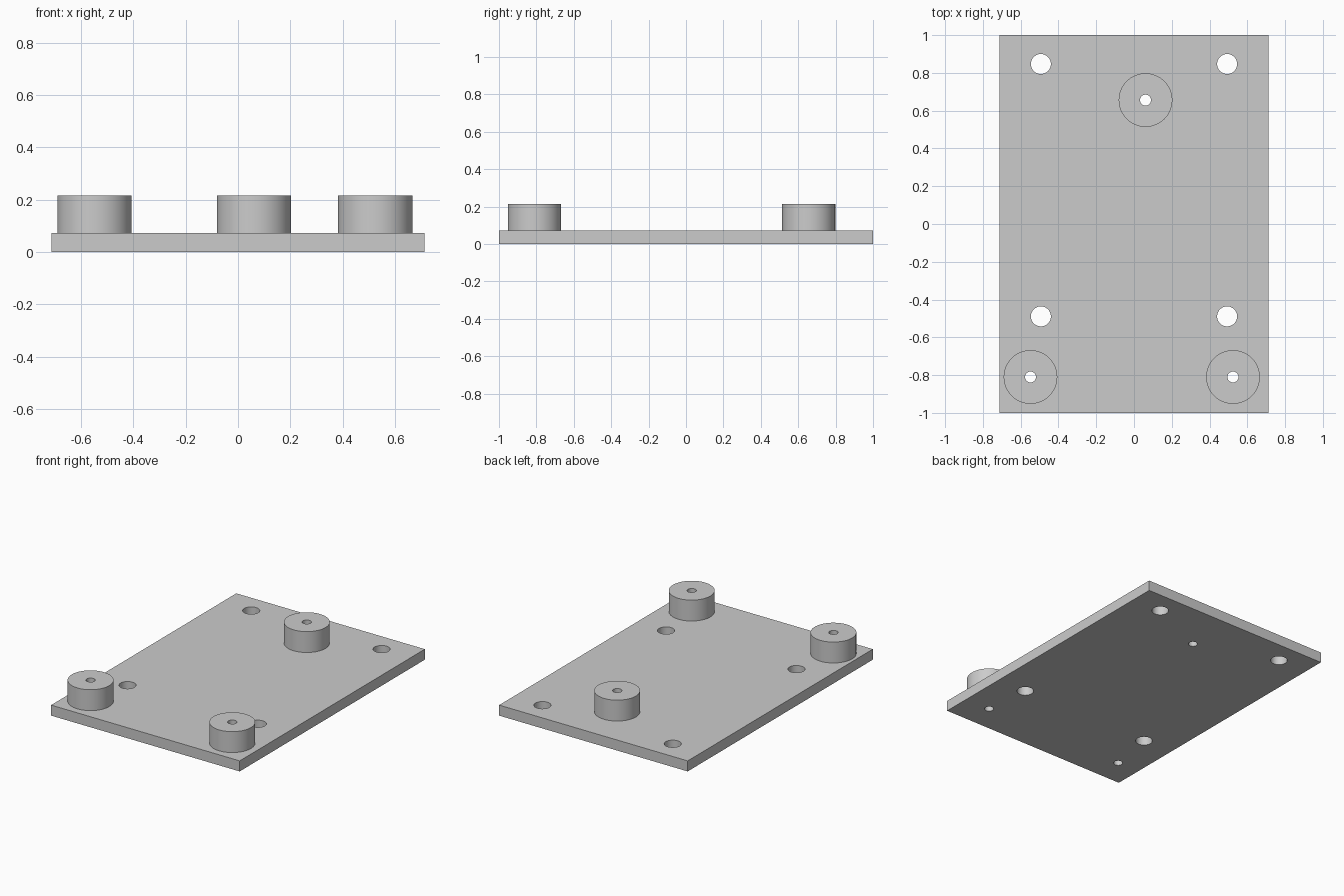
import bpy
import math

cube = bpy.data.objects.get("Cube")
if cube:
    bpy.data.objects.remove(cube, do_unlink=True)

HALF_WIDTH, PLATE_TOP, BOSS_TOP = 0.713, 0.072, 0.215
BOSS_RADIUS, BORE_RADIUS, HOLE_RADIUS = 0.142, 0.029, 0.053
BOSSES = {
    "front_right_standoff": (-0.548, -0.81),
    "front_left_standoff": (0.524, -0.81),
    "back_standoff": (0.061, 0.656),
}
HOLES = [(x, y) for x in (-0.493, 0.493) for y in (-0.489, 0.847)]

# Single grey finish
grey = bpy.data.materials.new("plain_grey")
grey.use_nodes = True
colour = (0.6, 0.6, 0.6, 1)
grey.diffuse_color = colour
grey.node_tree.nodes["Principled BSDF"].inputs["Base Color"].default_value = colour


def cylinder(name, xy, radius, bottom, top, sides=64):
    bpy.ops.mesh.primitive_cylinder_add(
        vertices=sides, radius=radius, depth=top - bottom,
        location=(*xy, (bottom + top) / 2))
    obj = bpy.context.object
    obj.name = name
    obj.data.materials.append(grey)
    return obj


def drill(obj, xy, radius):
    """Cut a vertical hole right through the part."""
    cutter = cylinder("hole_cutter", xy, radius, -0.1, 0.4, 48)
    mod = obj.modifiers.new("hole", "BOOLEAN")
    mod.operation, mod.solver, mod.object = "DIFFERENCE", "EXACT", cutter
    bpy.context.view_layer.objects.active = obj
    bpy.ops.object.modifier_apply(modifier=mod.name)
    bpy.data.objects.remove(cutter, do_unlink=True)


def smooth(obj):
    bpy.ops.object.select_all(action="DESELECT")
    obj.select_set(True)
    bpy.context.view_layer.objects.active = obj
    bpy.ops.object.shade_smooth_by_angle(angle=math.radians(30))


# Base plate with four mounting holes and the standoff bores
bpy.ops.mesh.primitive_cube_add(size=1, location=(0, 0, PLATE_TOP / 2))
plate = bpy.context.object
plate.name = "base_plate"
plate.scale = (2 * HALF_WIDTH, 2, PLATE_TOP)
bpy.ops.object.transform_apply(location=False, rotation=False, scale=True)
plate.data.materials.append(grey)
for xy in HOLES:
    drill(plate, xy, HOLE_RADIUS)
for xy in BOSSES.values():
    drill(plate, xy, BORE_RADIUS)
smooth(plate)

# Round standoffs, bored through
for name, xy in BOSSES.items():
    boss = cylinder(name, xy, BOSS_RADIUS, PLATE_TOP, BOSS_TOP)
    drill(boss, xy, BORE_RADIUS)
    smooth(boss)
